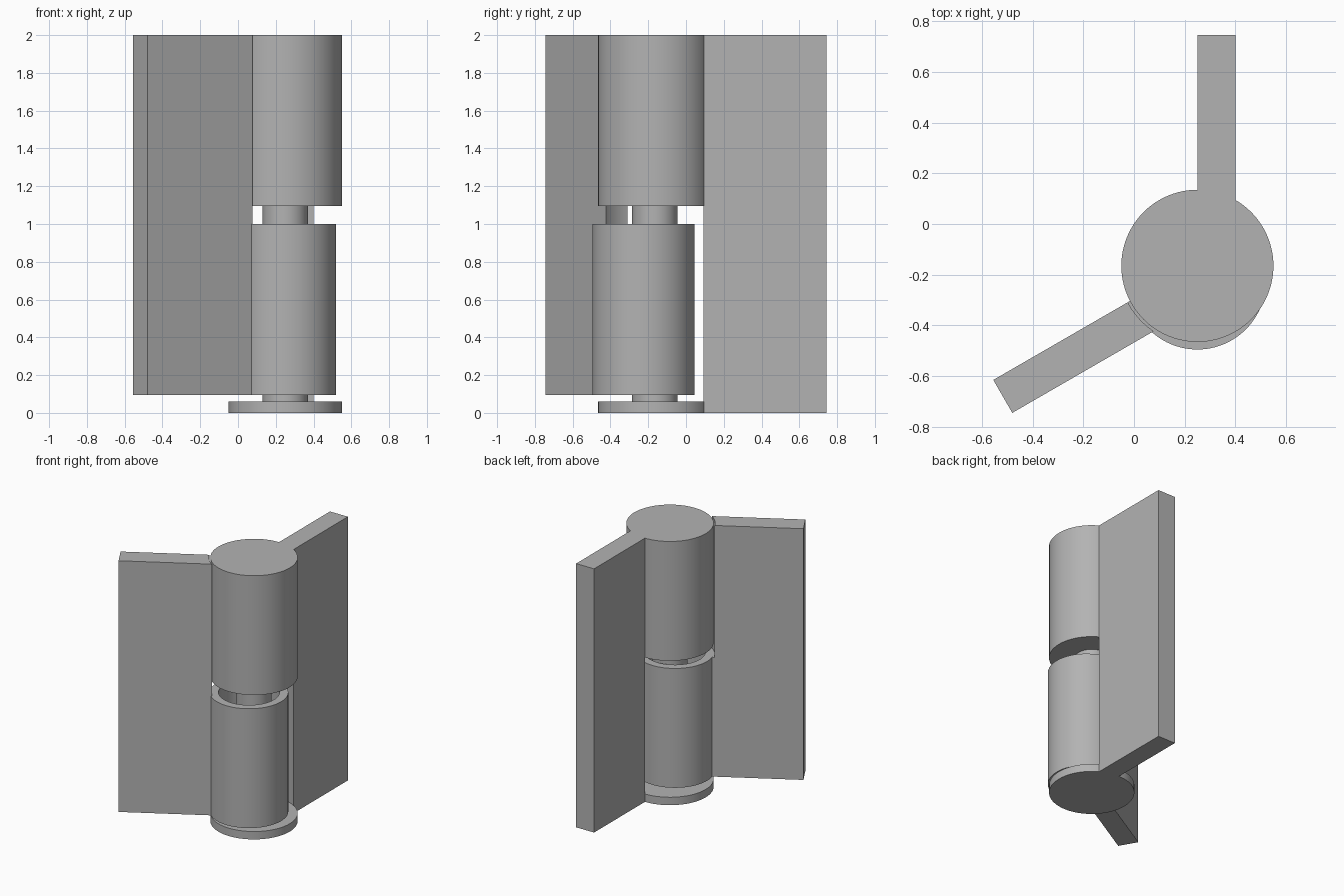
import bpy, bmesh, math
from mathutils import Vector

cube = bpy.data.objects.get("Cube")
if cube:
    bpy.data.objects.remove(cube)

steel = bpy.data.materials.new("plain grey")
steel.use_nodes = True
grey = (0.45, 0.45, 0.45, 1)
steel.diffuse_color = grey
steel.node_tree.nodes["Principled BSDF"].inputs["Base Color"].default_value = grey

PIN = Vector((0.25, -0.165))      # axis of pin, cap and upper barrel
BARREL = Vector((0.25, -0.225))   # axis of the dropped lower barrel
THICK = 0.15


def finish(name, bm):
    bmesh.ops.recalc_face_normals(bm, faces=bm.faces)
    mesh = bpy.data.meshes.new(name)
    bm.to_mesh(mesh)
    bm.free()
    mesh.materials.append(steel)
    ob = bpy.data.objects.new(name, mesh)
    bpy.context.collection.objects.link(ob)
    bpy.ops.object.select_all(action='DESELECT')
    bpy.context.view_layer.objects.active = ob
    ob.select_set(True)
    bpy.ops.object.shade_smooth_by_angle(angle=math.radians(30))
    return ob


def lathe(name, centre, profile, closed=False, steps=96):
    """Spin a (radius, z) profile round a vertical axis."""
    bm = bmesh.new()
    verts = [bm.verts.new((centre.x + r, centre.y, z)) for r, z in profile]
    edges = [bm.edges.new(p) for p in zip(verts, verts[1:])]
    if closed:
        edges.append(bm.edges.new((verts[-1], verts[0])))
    bmesh.ops.spin(bm, geom=verts + edges, cent=(*centre, 0), axis=(0, 0, 1),
                   angle=math.tau, steps=steps)
    bmesh.ops.remove_doubles(bm, verts=bm.verts, dist=1e-4)
    return finish(name, bm)


def cylinder(name, centre, radius, z0, z1):
    return lathe(name, centre, [(0, z0), (radius, z0), (radius, z1), (0, z1)])


def leaf(name, corners, direction, centre, radius, z0, z1, steps=12):
    """Flat plate whose inner end is hollowed to follow a round barrel."""
    angles = []
    for c in corners:
        # where the plate edge first meets the circle
        rel = c - centre
        b = rel.dot(direction)
        t = -b - math.sqrt(b * b - rel.length_squared + radius ** 2)
        hit = rel + direction * t
        angles.append(math.atan2(hit.y, hit.x))
    sweep = (angles[1] - angles[0] + math.pi) % math.tau - math.pi
    outline = [corners[0]]
    for i in range(steps + 1):
        a = angles[0] + sweep * i / steps
        outline.append(centre + radius * Vector((math.cos(a), math.sin(a))))
    outline.append(corners[1])
    bm = bmesh.new()
    face = bm.faces.new([bm.verts.new((p.x, p.y, z0)) for p in outline])
    ext = bmesh.ops.extrude_face_region(bm, geom=[face])
    top = [g for g in ext["geom"] if isinstance(g, bmesh.types.BMVert)]
    bmesh.ops.translate(bm, verts=top, vec=(0, 0, z1 - z0))
    return finish(name, bm)


# Fixed half: cap, pin, upper barrel and rear leaf
cylinder("bottom_cap", PIN, 0.3, 0, 0.06)
cylinder("hinge_pin", PIN, 0.12, 0.05, 1.11)
cylinder("upper_barrel", PIN, 0.3, 1.095, 2)
rear = [Vector((0.25, 0.745)), Vector((0.25 + THICK, 0.745))]
leaf("rear_leaf", rear, Vector((0, -1)), PIN, 0.298, 0, 2)

# Swinging half: hollow lower barrel and angled leaf
lathe("lower_barrel", BARREL,
      [(0.21, 0.095), (0.27, 0.095), (0.27, 1), (0.21, 1)], closed=True)
swing = Vector((math.cos(math.pi / 6), math.sin(math.pi / 6)))
outer = Vector((-0.555, -0.615))
side = [outer, outer + THICK * Vector((swing.y, -swing.x))]
leaf("side_leaf_lower", side, swing, BARREL, 0.265, 0.095, 1)
leaf("side_leaf_upper", side, swing, PIN, 0.31, 1, 2)
